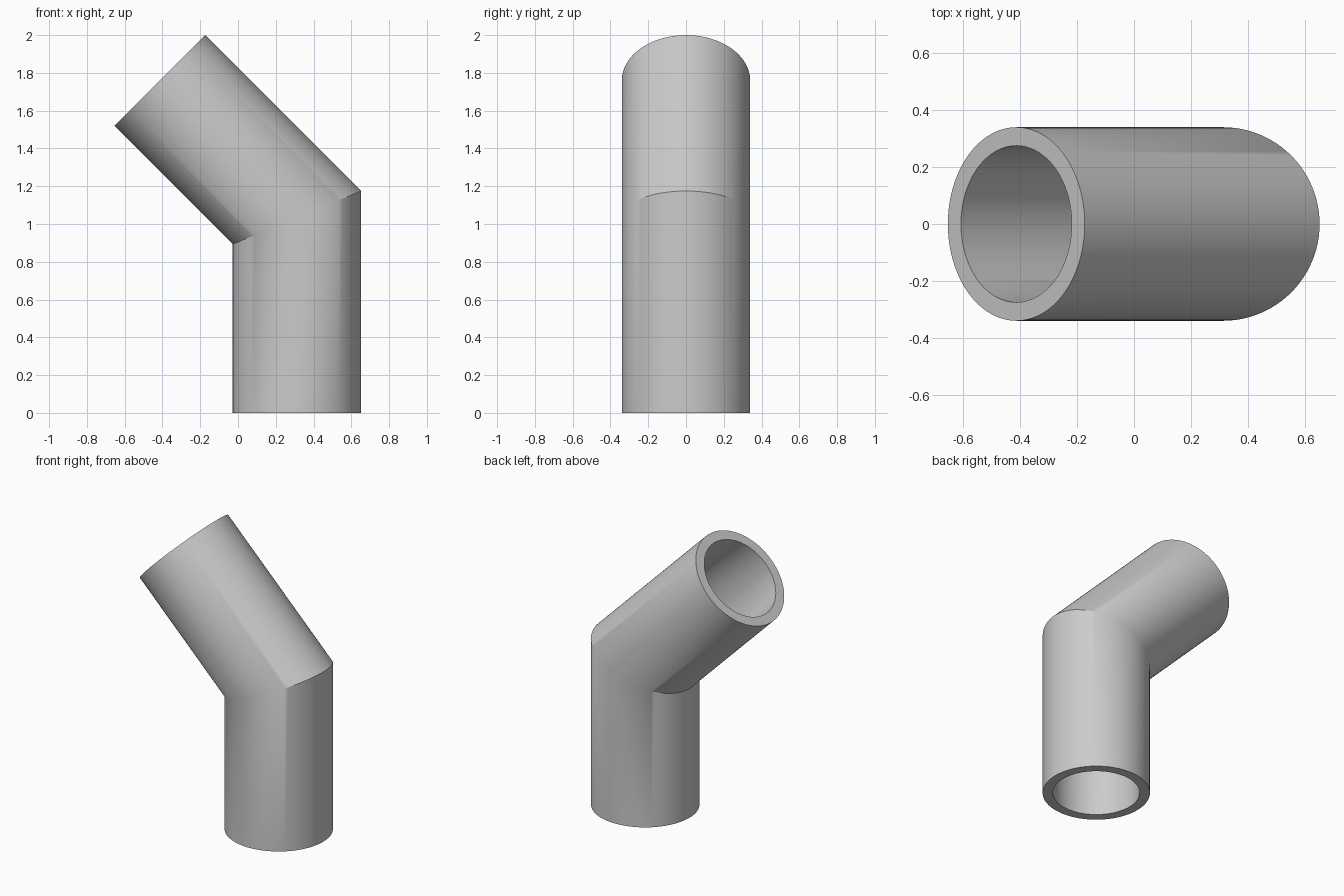
import bpy, bmesh, math

if "Cube" in bpy.data.objects:
    bpy.data.objects.remove(bpy.data.objects["Cube"])

SEGMENTS = 96
OUTER, INNER = 0.34, 0.275
AXIS_X, BEND_Z = 0.312, 1.034      # vertical axis and bend point
BEND = math.radians(45)
RUN = 1.026                        # length of the tilted arm along its axis


def ring(bm, radius, place):
    """Closed loop of vertices, placed by a function of the local (u, v)."""
    verts = []
    for i in range(SEGMENTS):
        a = 2 * math.pi * i / SEGMENTS
        verts.append(bm.verts.new(place(radius * math.cos(a), radius * math.sin(a))))
    return verts


# Cross-section placements: base, mitre joint and tilted open end
def base(u, v):
    return (AXIS_X + u, v, 0)


def mitre(u, v):
    return (AXIS_X + u, v, BEND_Z + u * math.tan(BEND / 2))


def end(u, v):
    return (AXIS_X - RUN * math.sin(BEND) + u * math.cos(BEND), v,
            BEND_Z + RUN * math.cos(BEND) + u * math.sin(BEND))


# Pipe elbow: outer wall up, then bore back down, closed into a loop
bm = bmesh.new()
rings = [ring(bm, OUTER, p) for p in (base, mitre, end)]
rings += [ring(bm, INNER, p) for p in (end, mitre, base)]
for k, lower in enumerate(rings):
    upper = rings[(k + 1) % len(rings)]
    for i in range(SEGMENTS):
        j = (i + 1) % SEGMENTS
        bm.faces.new((lower[i], lower[j], upper[j], upper[i]))
bmesh.ops.recalc_face_normals(bm, faces=bm.faces)

mesh = bpy.data.meshes.new("pipe_elbow")
bm.to_mesh(mesh)
bm.free()
elbow = bpy.data.objects.new("pipe_elbow", mesh)
bpy.context.collection.objects.link(elbow)

# Smooth walls with crisp rims
bpy.context.view_layer.objects.active = elbow
elbow.select_set(True)
bpy.ops.object.shade_smooth_by_angle(angle=math.radians(30))
